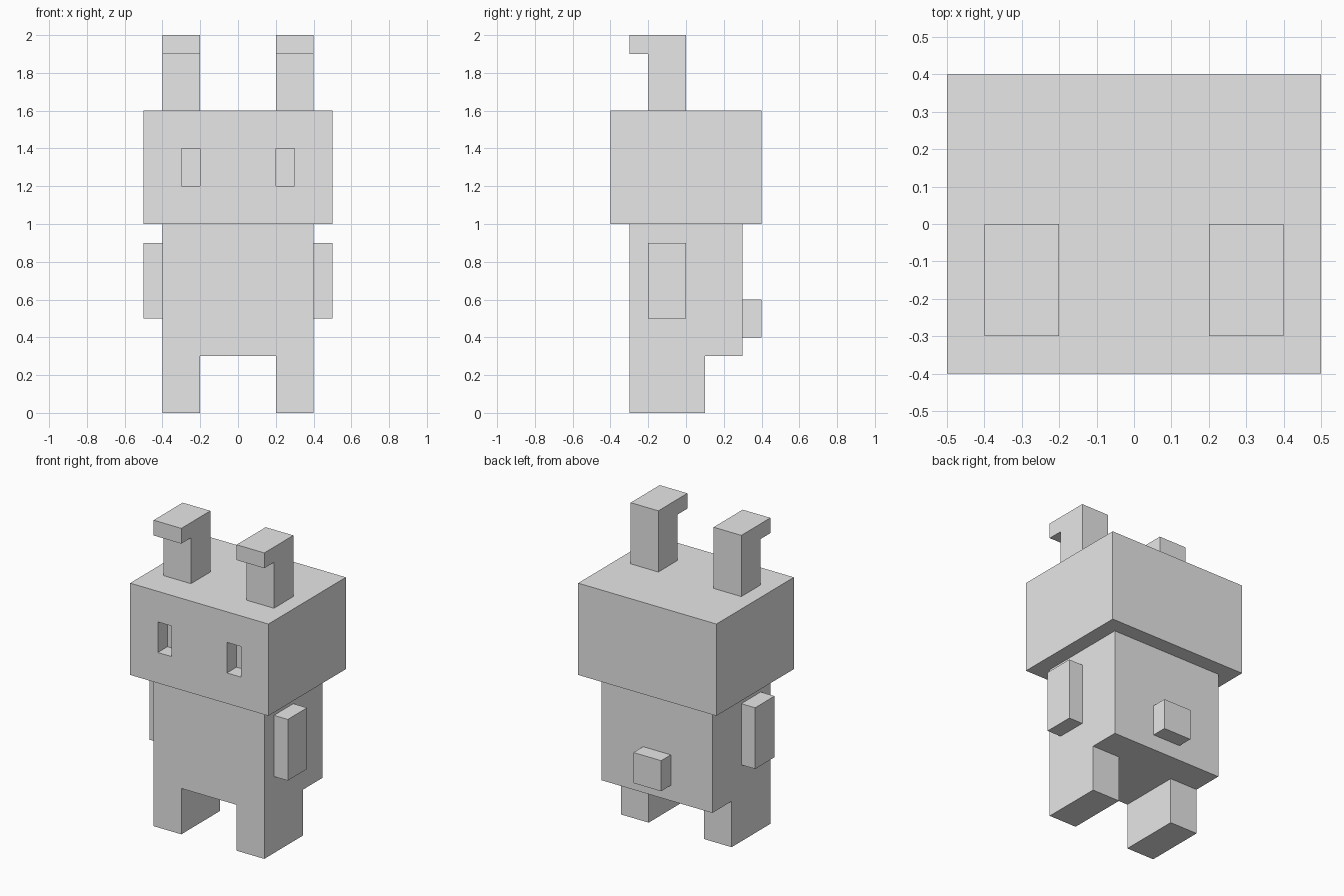
import bpy
import bmesh

default = bpy.data.objects.get("Cube")
if default:
    bpy.data.objects.remove(default, do_unlink=True)

grey = bpy.data.materials.new("plain_grey")
grey.use_nodes = True
colour = (0.8, 0.8, 0.8, 1)
grey.diffuse_color = colour
grey.node_tree.nodes["Principled BSDF"].inputs["Base Color"].default_value = colour


def prism(name, profile, x0, x1):
    """Extrude a (y, z) outline from x0 to x1."""
    bm = bmesh.new()
    face = bm.faces.new([bm.verts.new((x0, y, z)) for y, z in profile])
    side = bmesh.ops.extrude_face_region(bm, geom=[face])["geom"]
    moved = [v for v in side if isinstance(v, bmesh.types.BMVert)]
    bmesh.ops.translate(bm, verts=moved, vec=(x1 - x0, 0, 0))
    bmesh.ops.recalc_face_normals(bm, faces=bm.faces)
    mesh = bpy.data.meshes.new(name)
    bm.to_mesh(mesh)
    bm.free()
    mesh.materials.append(grey)
    obj = bpy.data.objects.new(name, mesh)
    bpy.context.collection.objects.link(obj)
    return obj


def box(name, x, y, z):
    """Box from (low, high) ranges on each axis."""
    outline = [(y[0], z[0]), (y[1], z[0]), (y[1], z[1]), (y[0], z[1])]
    return prism(name, outline, *x)


# Head, body and tail
head = box("head", (-0.5, 0.5), (-0.4, 0.4), (1.0, 1.6))
box("body", (-0.4, 0.4), (-0.3, 0.3), (0.3, 1.0))
box("tail", (-0.1, 0.1), (0.3, 0.4), (0.4, 0.6))

# Ear outline with the tip folded forward
ear = [(0, 1.6), (0, 2), (-0.3, 2), (-0.3, 1.9), (-0.2, 1.9), (-0.2, 1.6)]

for side, s in (("left", 1), ("right", -1)):
    prism(f"{side}_ear", ear, *sorted((0.2 * s, 0.4 * s)))
    box(f"{side}_arm", sorted((0.4 * s, 0.5 * s)), (-0.2, 0), (0.5, 0.9))
    box(f"{side}_leg", sorted((0.2 * s, 0.4 * s)), (-0.3, 0.1), (0, 0.3))

    # Eye socket cut into the face
    cutter = box(f"{side}_eye_cutter", sorted((0.2 * s, 0.3 * s)), (-0.5, -0.3), (1.2, 1.4))
    cutter.hide_render = True
    cutter.hide_set(True)
    cut = head.modifiers.new(f"{side}_eye", "BOOLEAN")
    cut.operation = "DIFFERENCE"
    cut.solver = "EXACT"
    cut.object = cutter
